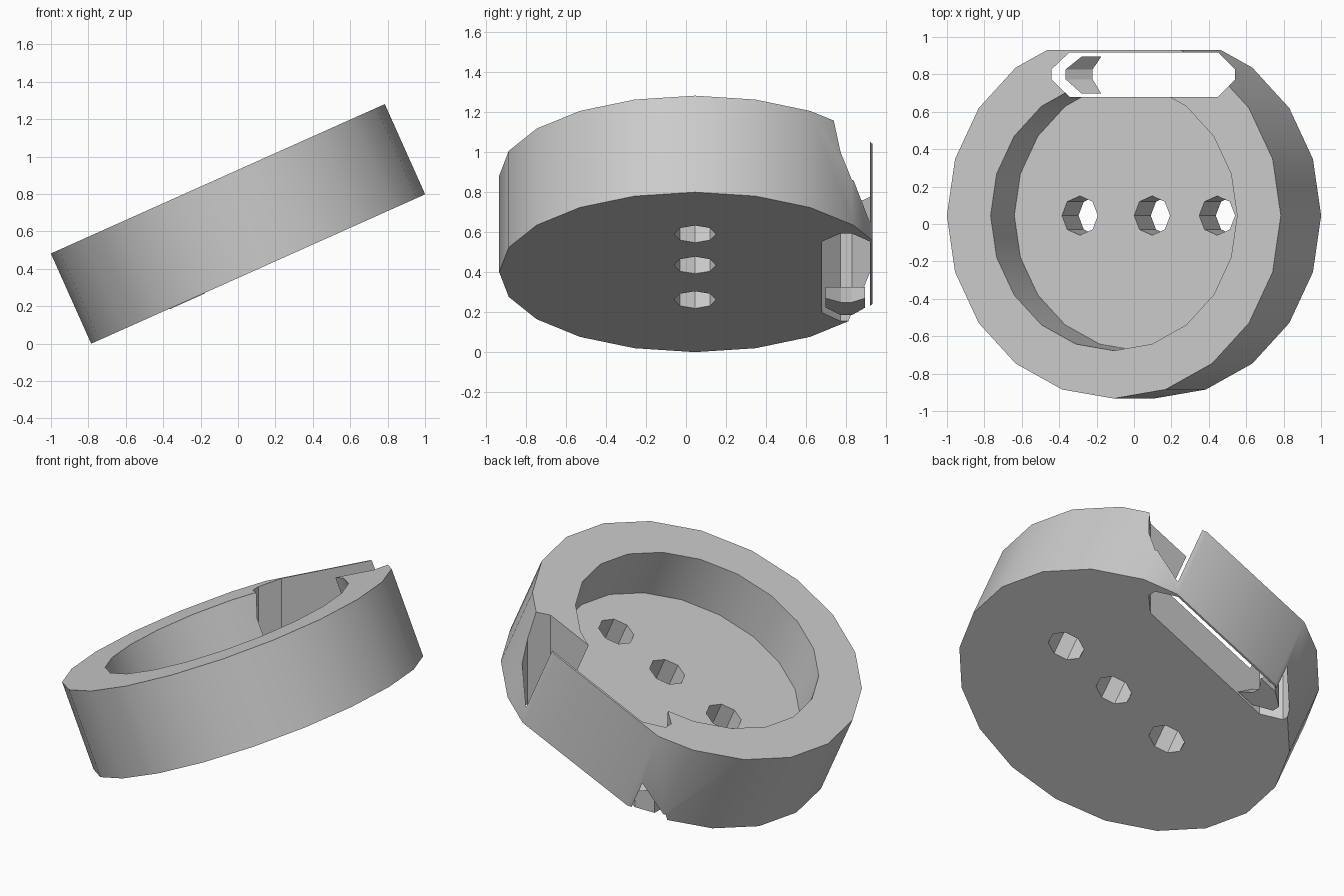
import bpy, bmesh, math
from mathutils import Matrix, Vector

if "Cube" in bpy.data.objects:
    bpy.data.objects.remove(bpy.data.objects["Cube"])

TILT = math.radians(24.1)
R, H, CY = 0.978, 0.264, 0.045
FRAME = Matrix.Translation((0, CY, 0.64)) @ Matrix.Rotation(-TILT, 4, 'Y')


def add_object(name, bm):
    bmesh.ops.recalc_face_normals(bm, faces=bm.faces)
    me = bpy.data.meshes.new(name)
    bm.to_mesh(me)
    bm.free()
    ob = bpy.data.objects.new(name, me)
    bpy.context.collection.objects.link(ob)
    return ob


def tilted_cylinder(name, sides, radius, u, w0, w1):
    """Cylinder along the disc axis, from height w0 to w1 in the disc frame."""
    bm = bmesh.new()
    m = FRAME @ Matrix.Translation((u, 0, (w0 + w1) / 2))
    bmesh.ops.create_cone(bm, cap_ends=True, segments=sides, radius1=radius,
                          radius2=radius, depth=w1 - w0, matrix=m)
    return add_object(name, bm)


def upright_prism(name, outline, z0, z1):
    bm = bmesh.new()
    f = bm.faces.new([bm.verts.new((x, y, z0)) for x, y in outline])
    ext = bmesh.ops.extrude_face_region(bm, geom=[f])
    bmesh.ops.translate(bm, vec=(0, 0, z1 - z0),
                        verts=[v for v in ext['geom'] if isinstance(v, bmesh.types.BMVert)])
    return add_object(name, bm)


def cut(target, cutter):
    cutter.hide_render = True
    mod = target.modifiers.new("cut", 'BOOLEAN')
    mod.operation, mod.solver, mod.object = 'DIFFERENCE', 'EXACT', cutter
    bpy.context.view_layer.objects.active = target
    bpy.ops.object.modifier_apply(modifier=mod.name)
    bpy.data.objects.remove(cutter)


# Tilted 20-sided dish with a round pocket
dish = tilted_cylinder("dish_body", 20, R, 0, -H, H)
cut(dish, tilted_cylinder("pocket_cutter", 20, 0.722, 0, -0.047, H + 0.2))

# Three octagonal holes through the floor
for u in (-0.338, 0.085, 0.466):
    cut(dish, tilted_cylinder("hole_cutter", 8, 0.105, u, -H - 0.2, 0.1))

# Flat back side
cut(dish, upright_prism("back_cutter", [(-2, 0.931), (2, 0.931), (2, 2), (-2, 2)], -1, 3))

# Upright slot that leaves a thin back plate
slot = [(-0.44, 0.772), (-0.345, 0.68), (0.45, 0.68), (0.54, 0.772),
        (0.54, 0.828), (0.45, 0.918), (-0.345, 0.918), (-0.44, 0.828)]
cut(dish, upright_prism("slot_cutter", slot, -1, 3))

bpy.ops.object.select_all(action='DESELECT')
dish.select_set(True)
bpy.context.view_layer.objects.active = dish
bpy.ops.object.shade_smooth_by_angle(angle=math.radians(30))

# Small wedge left standing in the lower end of the slot
bm = bmesh.new()
rows = []
for f, y in ((0.085, 0.697), (0, 0.773), (0, 0.827), (0.085, 0.895)):
    x = -0.365 + f
    xc = (x - 0.041) / 1.836
    rows.append([bm.verts.new(p) for p in (
        (x, y, 0.325), (x, y, 0.347 + 0.447 * x), (xc, y, 0.347 + 0.447 * xc))])
for a, b in zip(rows, rows[1:]):
    for i in range(3):
        j = (i + 1) % 3
        bm.faces.new((a[i], a[j], b[j], b[i]))
bm.faces.new(rows[0])
bm.faces.new(rows[-1])
add_object("slot_wedge", bm)
